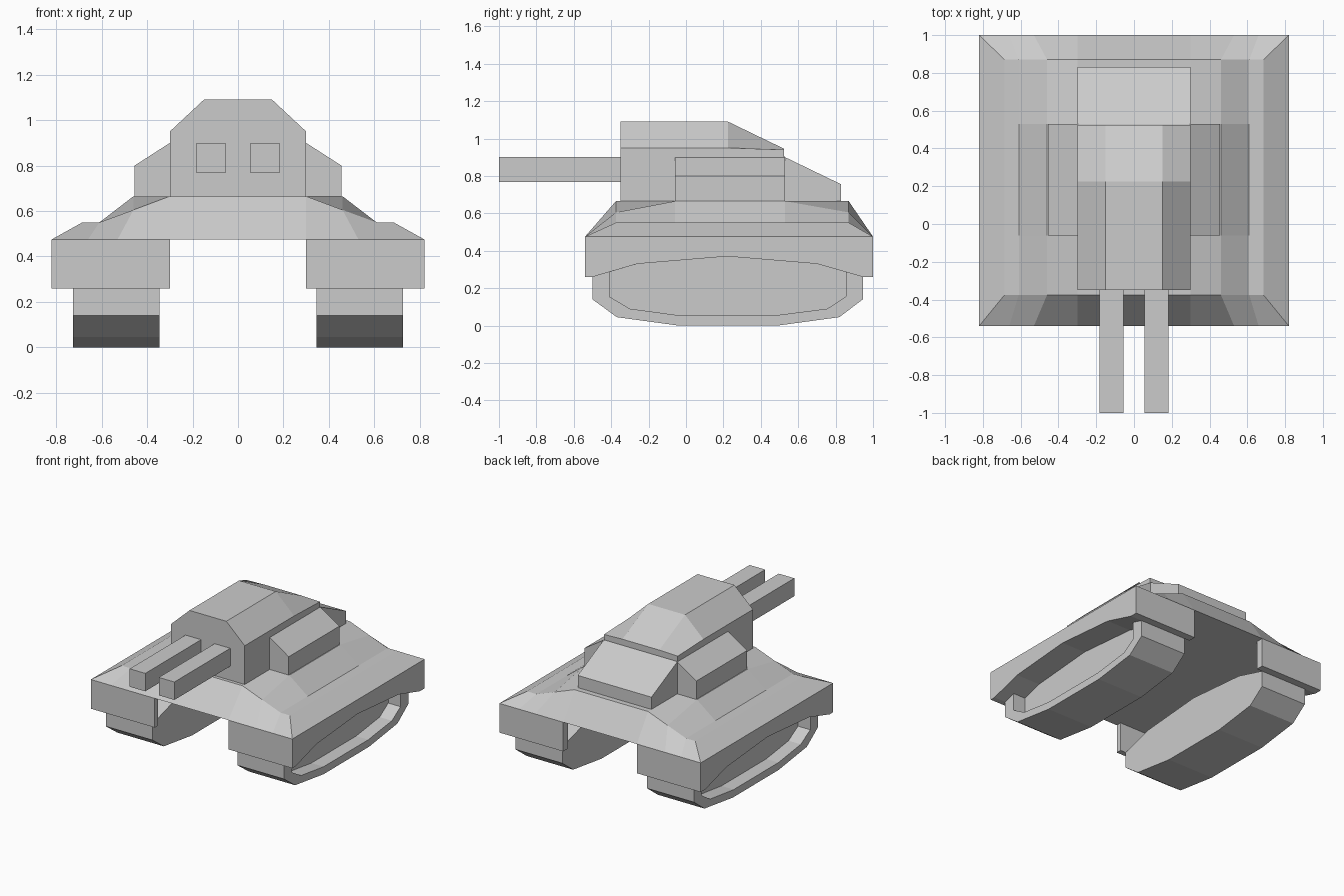
import bpy, bmesh

if "Cube" in bpy.data.objects:
    bpy.data.objects.remove(bpy.data.objects["Cube"])


def loft(name, rings, mirror=False):
    """Skin a sequence of equal-length closed 3D rings and cap both ends."""
    bm = bmesh.new()
    loops = [[bm.verts.new(p) for p in ring] for ring in rings]
    for a, b in zip(loops, loops[1:]):
        for i in range(len(a)):
            j = (i + 1) % len(a)
            bm.faces.new((a[i], a[j], b[j], b[i]))
    bm.faces.new(loops[0][::-1])
    bm.faces.new(loops[-1])
    bmesh.ops.remove_doubles(bm, verts=bm.verts, dist=1e-5)
    bmesh.ops.recalc_face_normals(bm, faces=bm.faces)
    mesh = bpy.data.meshes.new(name)
    bm.to_mesh(mesh)
    bm.free()
    obj = bpy.data.objects.new(name, mesh)
    bpy.context.collection.objects.link(obj)
    if mirror:
        obj.modifiers.new("mirror", 'MIRROR').use_axis[0] = True
    return obj


def at_x(x, profile):
    return [(x, y, z) for y, z in profile]


def at_y(y, profile):
    return [(x, y, z) for x, z in profile]


def symmetric(y, half):
    """Cross-section across the model from its +x half, listed outside in."""
    return at_y(y, half + [(-x, z) for x, z in reversed(half)])


def box(name, x, y, z, mirror=False):
    rect = [(x[0], z[0]), (x[1], z[0]), (x[1], z[1]), (x[0], z[1])]
    return loft(name, [at_y(y[0], rect), at_y(y[1], rect)], mirror)


# Hull deck with sloping edges and raised shoulders beside the turret
RIM = 0.475
edge = [(0.82, RIM), (0.82, RIM), (0.66, RIM), (0.53, RIM), (0.30, RIM)]
end = [(0.82, RIM), (0.685, 0.55), (0.61, 0.55), (0.46, 0.605), (0.30, 0.665)]
middle = [(0.82, RIM), (0.685, 0.55), (0.61, 0.55), (0.46, 0.665), (0.30, 0.665)]
loft("hull_deck", [symmetric(y, s) for y, s in (
    (-0.54, edge), (-0.375, end), (-0.06, middle),
    (0.53, middle), (0.87, end), (1.0, edge))])

# Arched side skirts and the plates at their ends
arch = [(0.945, 0.26), (0.70, 0.33), (0.22, 0.37), (-0.26, 0.33), (-0.50, 0.26)]
skirt = [(-0.54, 0.26), (-0.54, RIM), (1.0, RIM), (1.0, 0.26)] + arch
loft("side_skirt", [at_x(0.725, skirt), at_x(0.82, skirt)], True)
box("front_plate", (0.30, 0.82), (-0.54, -0.50), (0.26, RIM), True)
box("rear_plate", (0.30, 0.82), (0.945, 1.0), (0.26, RIM), True)

# Tracks with a recess in the outer side
outer = [(-0.50, 0.14), (-0.37, 0.045), (-0.04, 0), (0.49, 0),
         (0.82, 0.045), (0.945, 0.14)] + arch
inner = [(-0.41, 0.155), (-0.30, 0.09), (-0.04, 0.055), (0.48, 0.055),
         (0.755, 0.09), (0.855, 0.155), (0.855, 0.286)] + arch[1:4] + [(-0.41, 0.286)]
loft("track", [at_x(0.345, outer), at_x(0.725, outer),
               at_x(0.725, inner), at_x(0.625, inner)], True)

# Turret with chamfered top and sloping rear
body = [(0.30, 0.655), (0.30, 0.95), (0.15, 1.09)]
tail = [(0.30, 0.655), (0.30, 0.94), (0.15, 0.945)]
loft("turret", [symmetric(-0.35, body), symmetric(0.225, body), symmetric(0.525, tail)])

# Side pods and rear box of the turret
pod = [(0.295, 0.66), (0.455, 0.66), (0.455, 0.80), (0.295, 0.903)]
loft("side_pod", [at_y(-0.06, pod), at_y(0.53, pod)], True)
rear = [(0.52, 0.66), (0.83, 0.66), (0.83, 0.755), (0.53, 0.90), (0.52, 0.90)]
loft("turret_rear_box", [at_x(-0.30, rear), at_x(0.30, rear)])

# Twin gun barrels
box("gun_barrel", (0.055, 0.182), (-1.0, -0.34), (0.768, 0.90), True)
